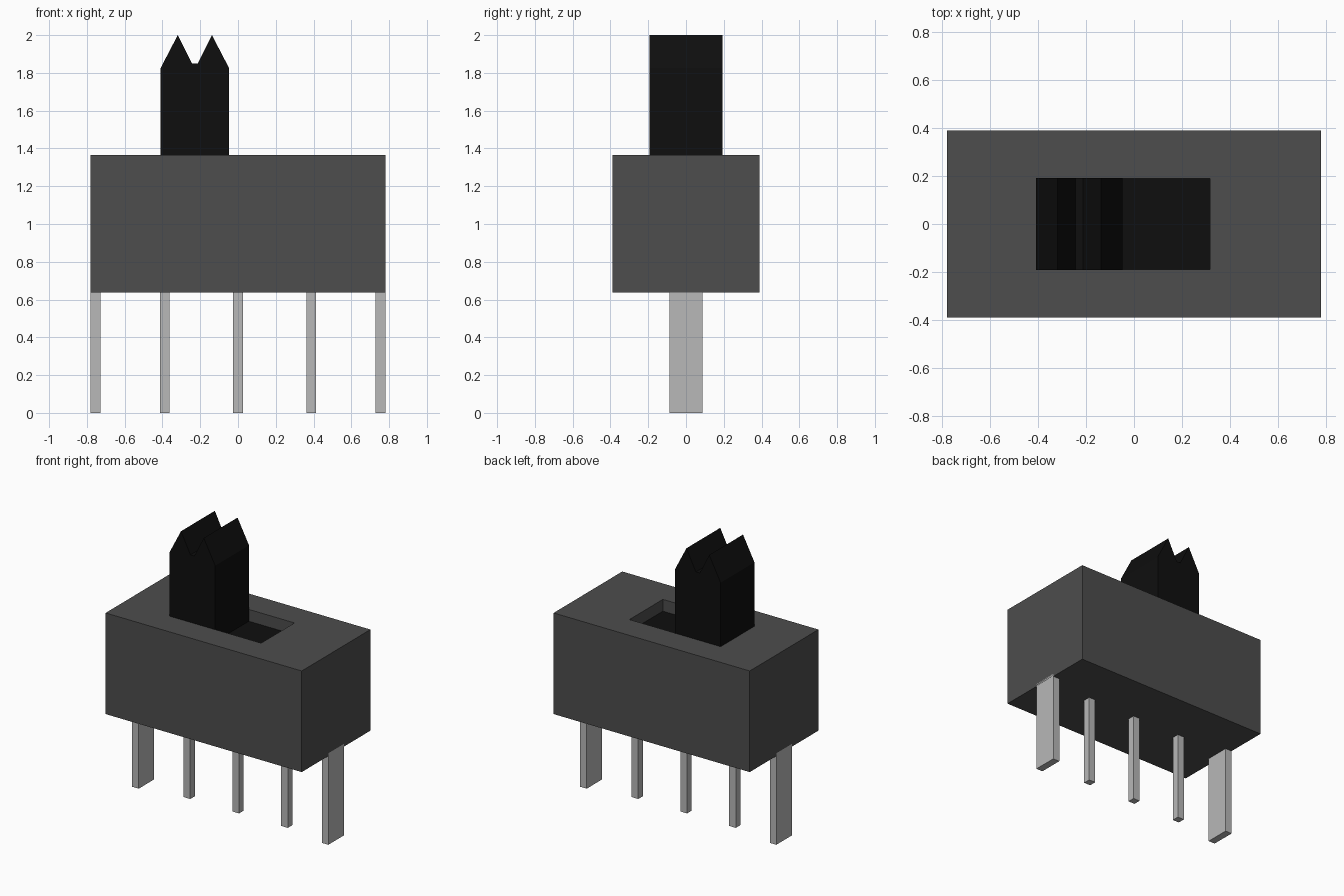
import bpy, bmesh

cube = bpy.data.objects.get("Cube")
if cube:
    bpy.data.objects.remove(cube, do_unlink=True)


def material(name, rgb, metallic=0.0):
    m = bpy.data.materials.new(name)
    m.use_nodes = True
    m.diffuse_color = (*rgb, 1)
    m.node_tree.nodes["Principled BSDF"].inputs["Base Color"].default_value = (*rgb, 1)
    return m


GREY = material("housing grey", (0.074, 0.074, 0.074))
BLACK = material("slider black", (0.0045, 0.0045, 0.0045))
METAL = material("pin metal", (0.48, 0.48, 0.48))


def finish(name, bm, *mats):
    bmesh.ops.recalc_face_normals(bm, faces=bm.faces)
    me = bpy.data.meshes.new(name)
    bm.to_mesh(me)
    bm.free()
    for m in mats:
        me.materials.append(m)
    ob = bpy.data.objects.new(name, me)
    bpy.context.collection.objects.link(ob)
    return ob


def rect_ring(bm, x0, x1, y, z):
    return [bm.verts.new(p) for p in ((x0, -y, z), (x1, -y, z), (x1, y, z), (x0, y, z))]


def loft(bm, rings):
    """Join successive rectangles and cap both ends; returns the end cap."""
    for a, b in zip(rings, rings[1:]):
        for i in range(4):
            j = (i + 1) % 4
            bm.faces.new((a[i], a[j], b[j], b[i]))
    bm.faces.new(rings[0][::-1])
    return bm.faces.new(rings[-1])


BOTTOM, TOP, FLOOR = 0.638, 1.365, 1.28

# Housing: a box with a sunken slot, black on the slot floor
bm = bmesh.new()
floor = loft(bm, [
    rect_ring(bm, -0.78, 0.78, 0.39, BOTTOM),
    rect_ring(bm, -0.78, 0.78, 0.39, TOP),
    rect_ring(bm, -0.408, 0.317, 0.19, TOP),
    rect_ring(bm, -0.408, 0.317, 0.19, FLOOR),
])
floor.material_index = 1
finish("housing", bm, GREY, BLACK)

# Slider: twin-peaked profile extruded front to back
profile = [(-0.41, FLOOR), (-0.047, FLOOR), (-0.047, 1.825), (-0.138, 2.0),
           (-0.213, 1.85), (-0.244, 1.85), (-0.319, 2.0), (-0.41, 1.825)]
bm = bmesh.new()
front = bm.faces.new([bm.verts.new((x, -0.192, z)) for x, z in profile])
ext = bmesh.ops.extrude_face_region(bm, geom=[front])
bmesh.ops.translate(bm, vec=(0, 0.384, 0),
                    verts=[v for v in ext["geom"] if isinstance(v, bmesh.types.BMVert)])
finish("slider", bm, BLACK)

# Pins: three thin contacts and two wide end tabs
for name, x, half_depth in (("left_tab", 0.754, 0.088), ("left_contact", 0.388, 0.026),
                            ("middle_contact", 0.0, 0.026),
                            ("right_contact", -0.388, 0.026), ("right_tab", -0.754, 0.088)):
    bm = bmesh.new()
    loft(bm, [rect_ring(bm, x - 0.026, x + 0.026, half_depth, z) for z in (0, BOTTOM + 0.02)])
    finish(name, bm, METAL)
